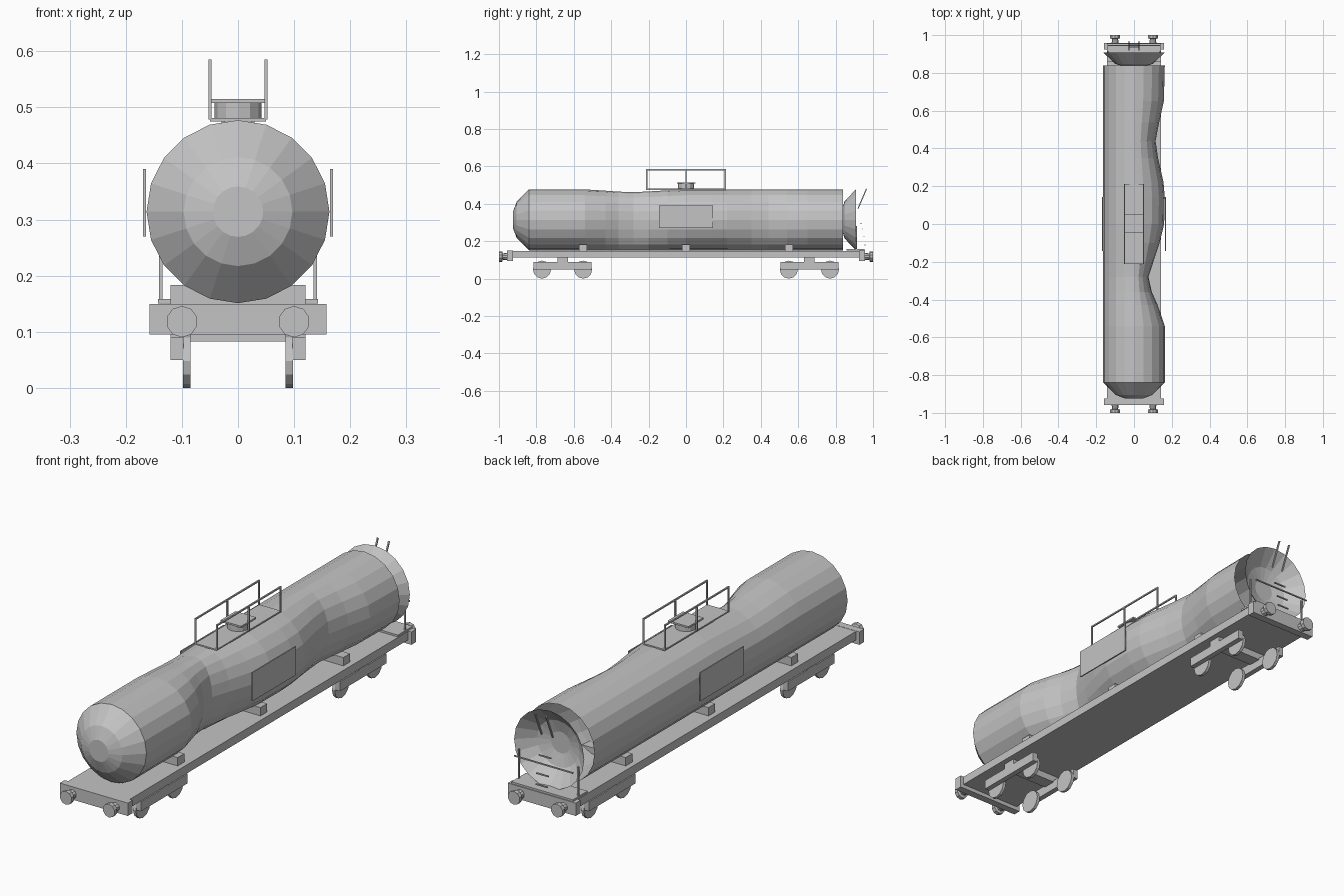
import bpy, bmesh, math
from mathutils import Vector

if "Cube" in bpy.data.objects:
    bpy.data.objects.remove(bpy.data.objects["Cube"])

GREY = bpy.data.materials.new("plain_grey")
GREY.diffuse_color = (0.55, 0.55, 0.55, 1)
GREY.use_nodes = True
GREY.node_tree.nodes["Principled BSDF"].inputs["Base Color"].default_value = GREY.diffuse_color
TANK_Z, TANK_R, SIDES = 0.314, 0.163, 20


def finish(name, bm):
    bmesh.ops.recalc_face_normals(bm, faces=bm.faces)
    me = bpy.data.meshes.new(name)
    bm.to_mesh(me)
    bm.free()
    me.materials.append(GREY)
    ob = bpy.data.objects.new(name, me)
    bpy.context.collection.objects.link(ob)
    return ob


def box(name, x, y, z):
    """Box from (min, max) ranges."""
    bm = bmesh.new()
    bmesh.ops.create_cube(bm, size=1)
    for v in bm.verts:
        v.co = Vector([(a + b) / 2 + c * (b - a)
                       for (a, b), c in zip((x, y, z), v.co)])
    return finish(name, bm)


def loft(name, rings, sides, centre=(0, 0), caps=(True, True), phase=0.0):
    """Rings of (y, radius, right side squeeze, top drop) joined along y."""
    bm = bmesh.new()
    loops = []
    for y, r, squeeze, drop in rings:
        loop = []
        for i in range(sides):
            a = 2 * math.pi * (i + phase) / sides
            x, z = r * math.sin(a), r * math.cos(a)
            if x > 1e-5:
                x *= squeeze
            if z > 0:
                z -= drop * z / r
            loop.append(bm.verts.new((centre[0] + x, y, centre[1] + z)))
        loops.append(loop)
    for a, b in zip(loops, loops[1:]):
        for i in range(sides):
            j = (i + 1) % sides
            bm.faces.new((a[i], a[j], b[j], b[i]))
    for use, loop in zip(caps, (loops[0], loops[-1])):
        if use:
            bm.faces.new(loop)
    return finish(name, bm)


def bar(name, p, q, w=0.006):
    """Square bar between two points."""
    p, q = Vector(p), Vector(q)
    bm = bmesh.new()
    bmesh.ops.create_cube(bm, size=1)
    rot = (q - p).to_track_quat('Z', 'Y')
    for v in bm.verts:
        c = Vector((v.co.x * w, v.co.y * w, v.co.z * (q - p).length))
        v.co = rot @ c + (p + q) / 2
    return finish(name, bm)


# Dented tank barrel with domed front end
barrel = [(-0.925, 0.045, 1, 0), (-0.905, 0.097, 1, 0), (-0.84, TANK_R, 1, 0),
          (-0.54, TANK_R, 1, 0), (-0.43, TANK_R, 0.77, 0.007),
          (-0.36, TANK_R, 0.58, 0.012), (-0.28, TANK_R, 0.47, 0.015),
          (-0.2, TANK_R, 0.63, 0.011), (-0.1, TANK_R, 0.83, 0.005),
          (0.0, TANK_R, 0.98, 0), (0.14, TANK_R, 1, 0), (0.22, TANK_R, 0.96, 0),
          (0.35, TANK_R, 0.78, 0), (0.44, TANK_R, 0.70, 0),
          (0.54, TANK_R, 0.82, 0), (0.65, TANK_R, 0.97, 0), (0.84, TANK_R, 1, 0)]
loft("tank_barrel", barrel, SIDES, (0, TANK_Z), caps=(True, False))

# Pushed-in rear end plate
loft("rear_end_dish", [(0.908, TANK_R, 1, 0), (0.847, 0.098, 1, 0), (0.832, 0.045, 1, 0)],
     SIDES, (0, TANK_Z), caps=(False, True))

# Underframe, saddles and rear platform
box("floor_frame", (-0.143, 0.143), (-0.93, 0.93), (0.112, 0.148))
for y in (-0.55, 0, 0.55):
    box("tank_saddle", (-0.12, 0.12), (y - 0.022, y + 0.022), (0.147, 0.183))
box("rear_platform", (-0.143, 0.143), (0.857, 0.955), (0.150, 0.158))

for s in (-1, 1):
    # Buffer beams and buffers at both ends
    box("buffer_beam", (-0.158, 0.158), sorted((s * 0.925, s * 0.957)), (0.095, 0.149))
    for x in (-0.1, 0.1):
        loft("buffer", [(s * 0.95, 0.02, 1, 0), (s * 0.98, 0.017, 1, 0),
                        (s * 0.983, 0.028, 1, 0), (s * 1.0, 0.028, 1, 0)],
             10, (x, 0.118))
    # Bogies
    yc = s * 0.66
    box("bogie_bolster", (-0.12, 0.12), (yc - 0.028, yc + 0.028), (0.083, 0.113))
    for m in (-1, 1):
        box("bogie_side_frame", sorted((m * 0.097, m * 0.12)),
            (yc - 0.155, yc + 0.155), (0.05, 0.09))
        for dy in (-0.11, 0.11):
            bm = bmesh.new()
            bmesh.ops.create_cone(bm, cap_ends=True, segments=12, radius1=0.048,
                                  radius2=0.048, depth=0.013)
            for v in bm.verts:
                v.co = Vector((m * 0.0915 + v.co.z, yc + dy + v.co.x, 0.048 + v.co.y))
            finish("wheel", bm)

# Walkway and hatch on top
box("walkway", (-0.05, 0.05), (-0.213, 0.213), (0.475, 0.481))
bm = bmesh.new()
bmesh.ops.create_cone(bm, cap_ends=True, segments=12, radius1=0.042, radius2=0.042, depth=0.032)
bmesh.ops.translate(bm, verts=bm.verts, vec=(0, 0, 0.493))
finish("hatch_neck", bm)
box("hatch_lid", (-0.048, 0.048), (-0.048, 0.052), (0.508, 0.515))

for m in (-1, 1):
    # Walkway handrails
    x = m * 0.05
    for y in (-0.21, 0, 0.21):
        bar("walkway_post", (x, y, 0.478), (x, y, 0.585))
    bar("walkway_rail", (x, -0.213, 0.582), (x, 0.213, 0.582))
    # Side panels
    box("side_panel", sorted((m * 0.164, m * 0.169)), (-0.144, 0.144), (0.27, 0.39))
    # Rear platform posts and bent ladder rails
    bar("platform_post", (m * 0.138, 0.912, 0.152), (m * 0.138, 0.912, 0.28))
    bar("ladder_rail", (m * 0.026, 0.92, 0.375), (m * 0.026, 0.965, 0.48))

# Rear handrail and loose ladder rungs
bar("rear_handrail", (-0.137, 0.945, 0.265), (0.137, 0.945, 0.265), 0.005)
for y, z in ((0.936, 0.294), (0.952, 0.224), (0.957, 0.18)):
    bar("ladder_rung", (-0.028, y, z), (0.028, y, z), 0.005)
